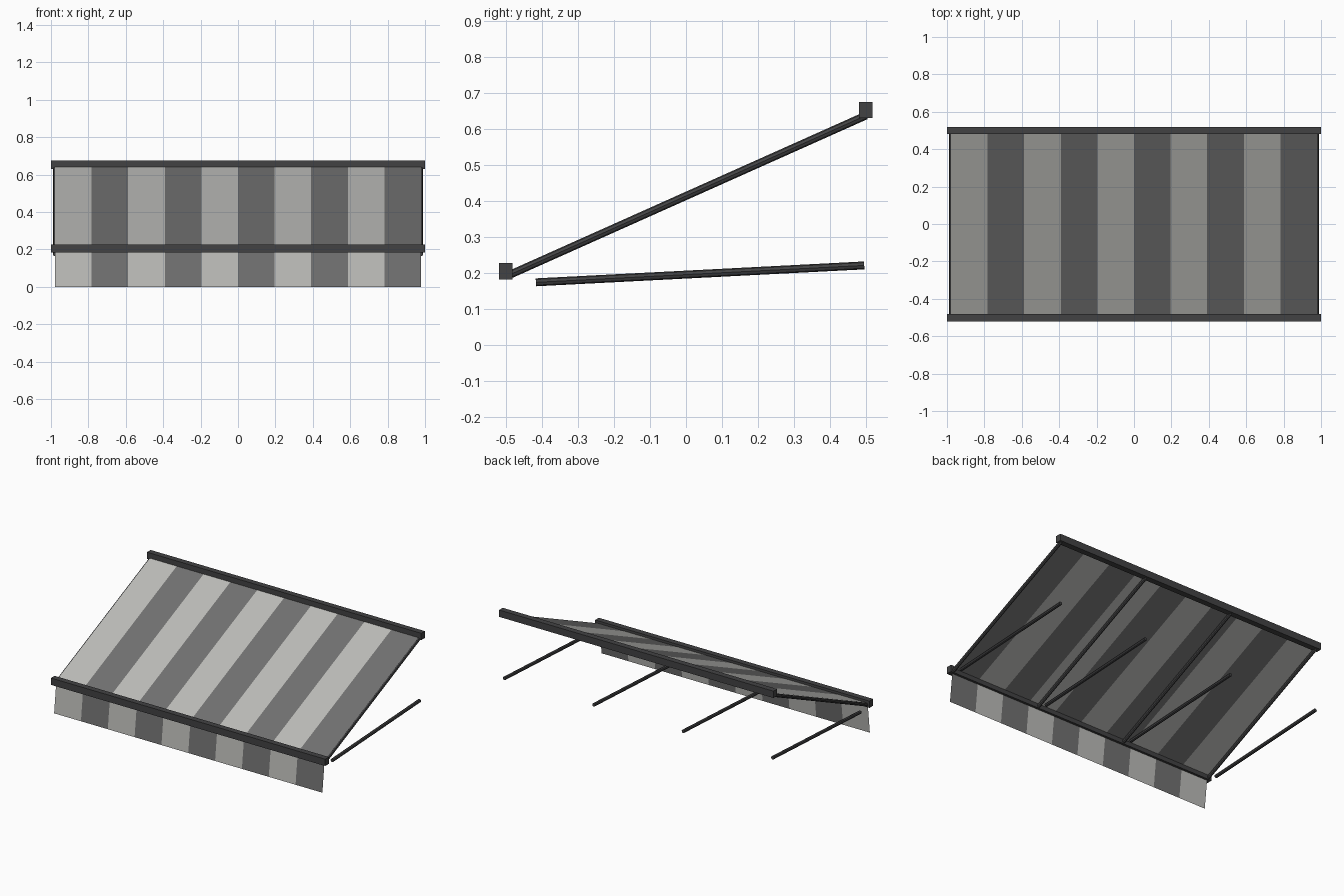
import bpy
import bmesh
from mathutils import Vector, Matrix

if "Cube" in bpy.data.objects:
    bpy.data.objects.remove(bpy.data.objects["Cube"], do_unlink=True)


def material(name, colour):
    m = bpy.data.materials.new(name)
    m.use_nodes = True
    rgba = (*colour, 1.0)
    m.diffuse_color = rgba
    bsdf = m.node_tree.nodes["Principled BSDF"]
    bsdf.inputs["Base Color"].default_value = rgba
    bsdf.inputs["Roughness"].default_value = 0.8
    return m


LIGHT = material("light_grey_fabric", (0.50, 0.50, 0.48))
DARK = material("dark_grey_fabric", (0.165, 0.165, 0.165))
FRAME = material("charcoal_metal", (0.055, 0.055, 0.057))

HALF = 0.978            # half width of the fabric
STRIPES = 10
FRONT = Vector((0, -0.5, 0.203))
BACK = Vector((0, 0.5, 0.650))


def add_object(name, bm, mats):
    mesh = bpy.data.meshes.new(name)
    bm.to_mesh(mesh)
    bm.free()
    for m in mats:
        mesh.materials.append(m)
    obj = bpy.data.objects.new(name, mesh)
    bpy.context.collection.objects.link(obj)
    return obj


def striped_sheet(name, low, high):
    """Thin fabric sheet, alternating colours across its width."""
    bm = bmesh.new()
    columns = []
    for i in range(STRIPES + 1):
        x = Vector((HALF * (2 * i / STRIPES - 1), 0, 0))
        columns.append((bm.verts.new(low + x), bm.verts.new(high + x)))
    for i, (a, b) in enumerate(zip(columns, columns[1:])):
        face = bm.faces.new((a[0], b[0], b[1], a[1]))
        face.material_index = i % 2
    return add_object(name, bm, (LIGHT, DARK))


def rail(name, centre):
    """Square-edged bar across the full width."""
    bm = bmesh.new()
    size = Matrix.Diagonal((2.0, 0.038, 0.045, 1.0))
    bmesh.ops.create_cube(bm, size=1.0, matrix=Matrix.Translation(centre) @ size)
    return add_object(name, bm, (FRAME,))


def rod(name, start, end, radius=0.011):
    """Slim faceted tube between two points."""
    axis = end - start
    turn = axis.to_track_quat('Z', 'Y').to_matrix().to_4x4()
    bm = bmesh.new()
    bmesh.ops.create_cone(bm, cap_ends=True, segments=8, radius1=radius,
                          radius2=radius, depth=axis.length,
                          matrix=Matrix.Translation((start + end) / 2) @ turn)
    return add_object(name, bm, (FRAME,))


# Fabric roof and hanging front flap
striped_sheet("canopy", FRONT, BACK)
striped_sheet("valance", Vector((0, -0.518, 0)), Vector((0, -0.495, 0.203)))

# Front and wall rails
rail("front_rail", Vector((0, -0.501, 0.205)))
rail("wall_rail", Vector((0, 0.499, 0.6525)))

# Rafters under the fabric and support arms below them
slope = (BACK - FRONT).normalized()
drop = Vector((0, slope.z, -slope.y)) * 0.0115
for i, side in enumerate(("right", "inner_right", "inner_left", "left")):
    x = Vector((HALF * (2 * i / 3 - 1), 0, 0))
    rod(side + "_rafter", FRONT + x + drop + slope * 0.005, BACK + x + drop - slope * 0.005)
    rod(side + "_support_arm", x + Vector((0, -0.417, 0.174)), x + Vector((0, 0.495, 0.221)))
